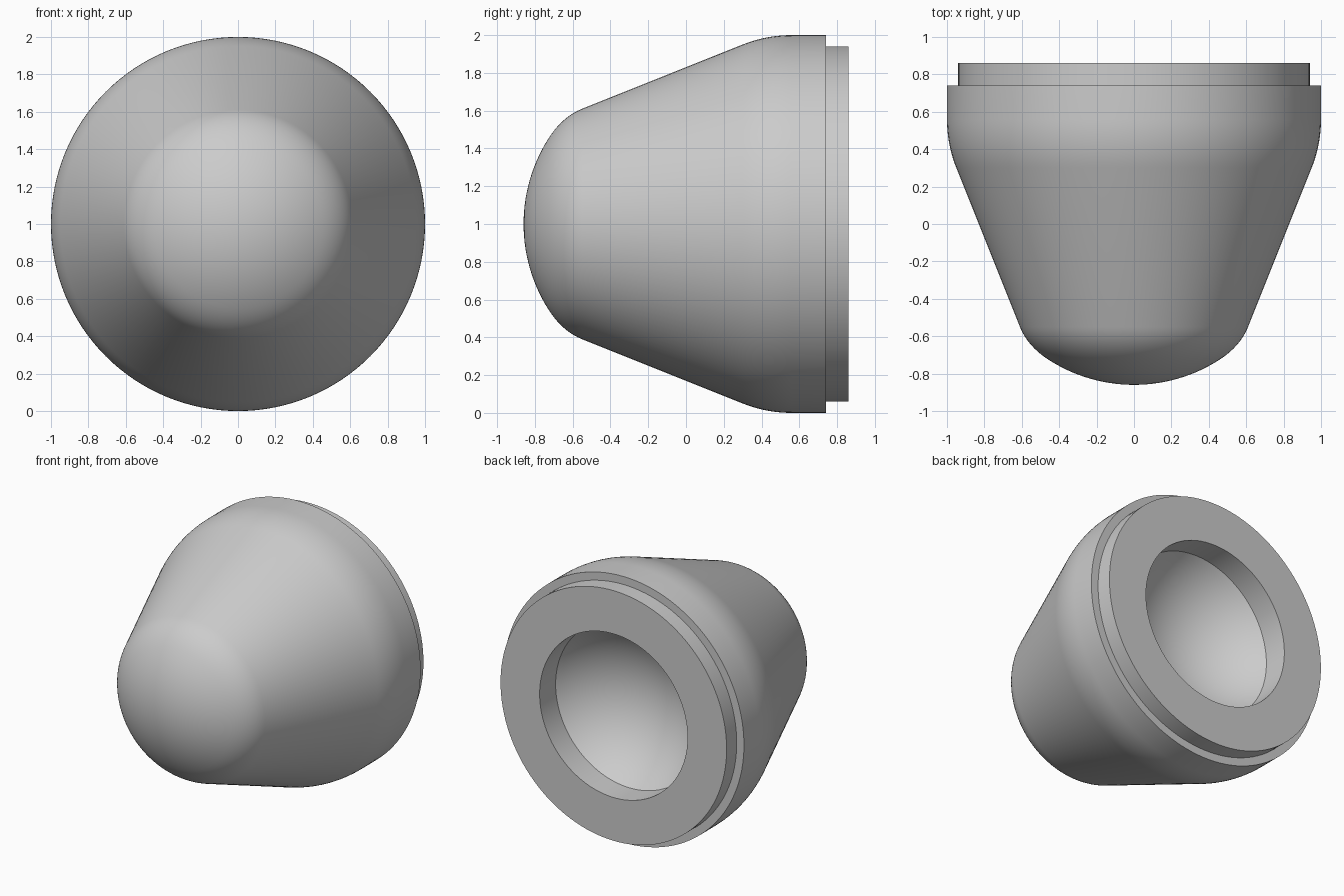
import bpy
import bmesh
import math
from mathutils import Vector

cube = bpy.data.objects.get("Cube")
if cube:
    bpy.data.objects.remove(cube, do_unlink=True)

grey = bpy.data.materials.new("plain grey")
grey.use_nodes = True
colour = (0.6, 0.6, 0.6, 1)
grey.diffuse_color = colour
grey.node_tree.nodes["Principled BSDF"].inputs["Base Color"].default_value = colour


def cap(rim, pole_y, height, steps):
    """Spherical cap from the axis to its rim, as (radius, y) points."""
    radius = (rim * rim + height * height) / (2 * height)
    end = math.asin(rim / radius)
    return [(radius * math.sin(end * i / steps),
             pole_y + radius * (1 - math.cos(end * i / steps)))
            for i in range(steps + 1)]


def blend(start, control, end, steps=10):
    """Rounded transition tangent to both neighbouring lines."""
    a, b, c = Vector(start), Vector(control), Vector(end)
    points = []
    for i in range(1, steps + 1):
        t = i / steps
        points.append(tuple(a * (1 - t) ** 2 + b * 2 * t * (1 - t) + c * t * t))
    return points


# Outer shell: domed nose, rounded into a cone, rounded into a straight band
profile = cap(0.45, -0.86, 0.13, 14)
profile += blend(profile[-1], (0.567, -0.657), (0.61, -0.55))
profile += blend((0.95, 0.3), (1, 0.425), (1, 0.56))
profile.insert(-10, (0.95, 0.3))

# Stepped collar, flat back face and bore
profile += [(1, 0.74), (0.94, 0.74), (0.94, 0.86), (0.615, 0.86), (0.615, 0.67)]

# Concave bottom of the bore
profile += cap(0.615, 0.34, 0.33, 16)[-2::-1]

# Revolve around the front-to-back axis
bm = bmesh.new()
verts = [bm.verts.new((r, y, 1)) for r, y in profile]
edges = [bm.edges.new(pair) for pair in zip(verts, verts[1:])]
bmesh.ops.spin(bm, geom=verts + edges, cent=(0, 0, 1), axis=(0, 1, 0),
               angle=math.tau, steps=128)
bmesh.ops.remove_doubles(bm, verts=bm.verts[:], dist=0.0001)
bmesh.ops.recalc_face_normals(bm, faces=bm.faces[:])
mesh = bpy.data.meshes.new("domed_cap")
bm.to_mesh(mesh)
bm.free()
mesh.materials.append(grey)
body = bpy.data.objects.new("domed_cap", mesh)
bpy.context.collection.objects.link(body)

# Smooth surfaces with crisp collar and bore edges
bpy.ops.object.select_all(action="DESELECT")
body.select_set(True)
bpy.context.view_layer.objects.active = body
bpy.ops.object.shade_smooth_by_angle(angle=math.radians(25))
